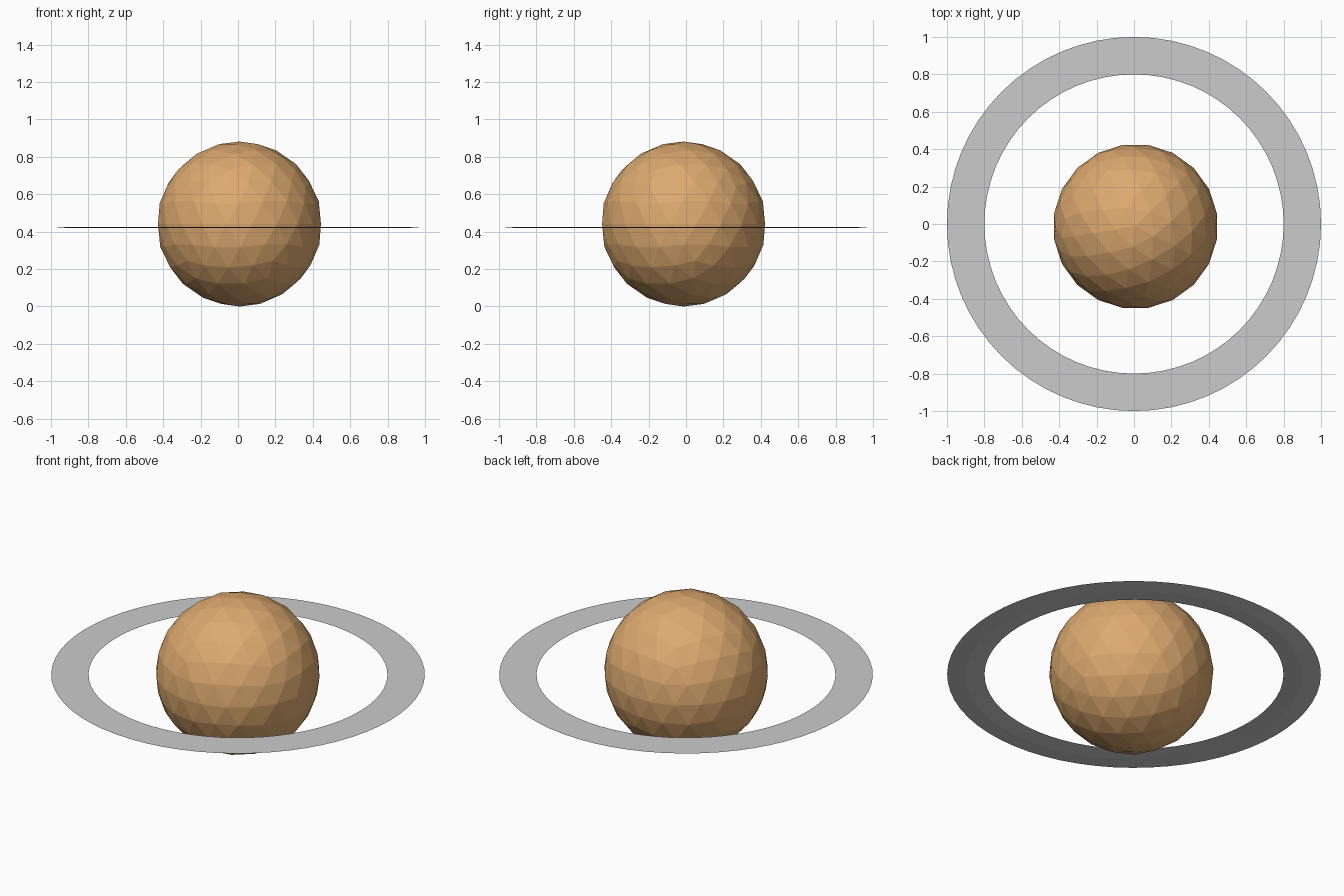
import bpy, bmesh, math

if "Cube" in bpy.data.objects:
    bpy.data.objects.remove(bpy.data.objects["Cube"])

# Faceted planet body
mat = bpy.data.materials.new("sandy_orange")
mat.diffuse_color = (0.72, 0.40, 0.16, 1)
mat.use_nodes = True
mat.node_tree.nodes["Principled BSDF"].inputs["Base Color"].default_value = mat.diffuse_color
bpy.ops.mesh.primitive_ico_sphere_add(subdivisions=3, radius=0.441,
                                      location=(0.008, -0.013, 0.441),
                                      rotation=(0, 0, math.radians(45)))
planet = bpy.context.object
planet.name = "planet"
planet.data.materials.append(mat)

# Thin ring: flat top, shallow ridge along the middle of the underside
SEGMENTS = 64
PROFILE = [(0.8, 0.426), (0.9, 0.419), (1.0, 0.426)]
bm = bmesh.new()
loops = []
for i in range(SEGMENTS):
    a = 2 * math.pi * i / SEGMENTS
    loops.append([bm.verts.new((r * math.cos(a), r * math.sin(a), z)) for r, z in PROFILE])
for i in range(SEGMENTS):
    p, q = loops[i], loops[(i + 1) % SEGMENTS]
    for j in range(3):
        k = (j + 1) % 3
        bm.faces.new((p[j], p[k], q[k], q[j]))
bmesh.ops.recalc_face_normals(bm, faces=bm.faces)
mesh = bpy.data.meshes.new("ring")
bm.to_mesh(mesh)
bm.free()
ring = bpy.data.objects.new("ring", mesh)
bpy.context.collection.objects.link(ring)
